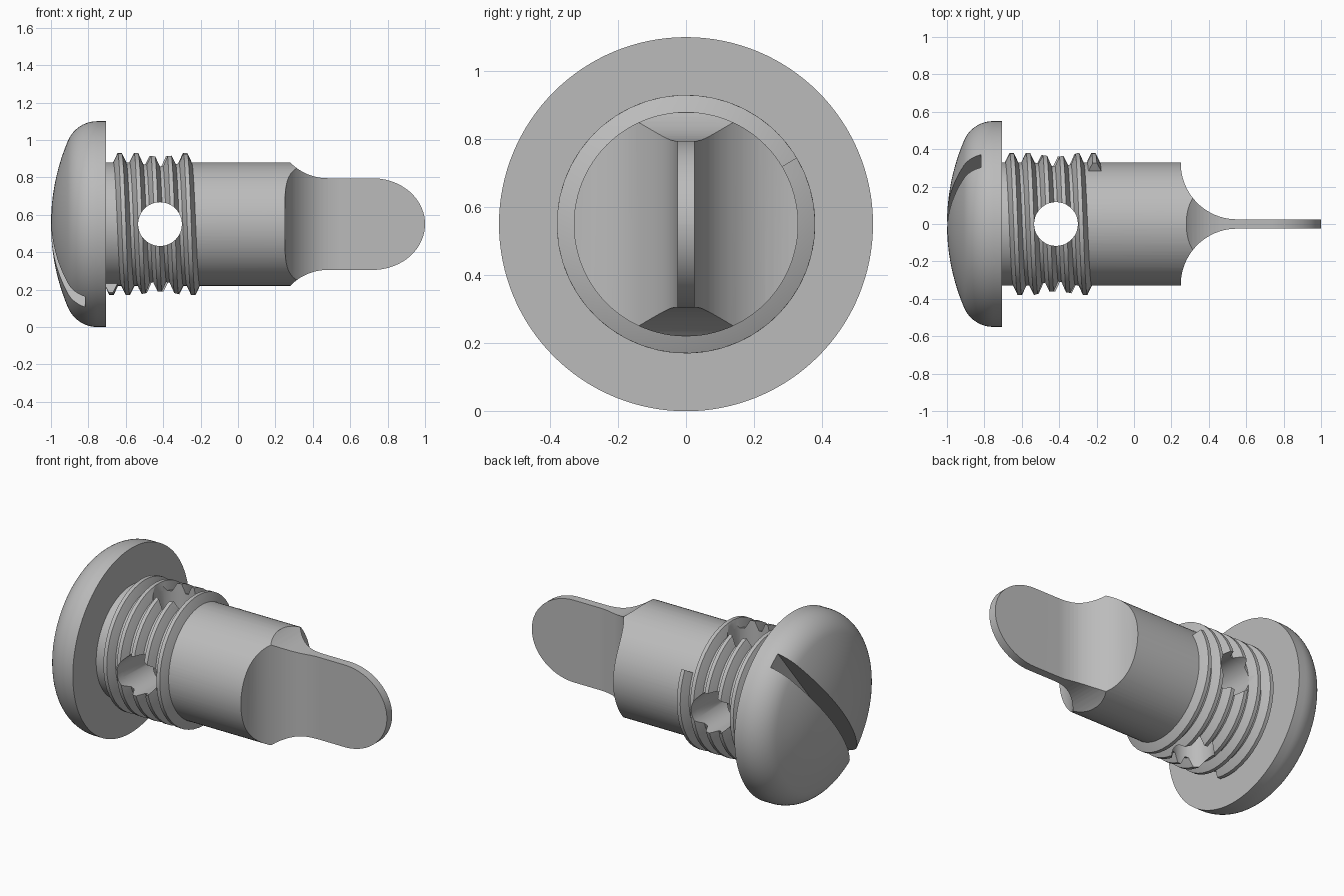
import bpy, bmesh
from math import sin, cos, pi, radians, sqrt, atan2
from mathutils import Matrix, Vector

if "Cube" in bpy.data.objects:
    bpy.data.objects.remove(bpy.data.objects["Cube"])

CZ = 0.55          # height of the long axis
BODY_R = 0.33

steel = bpy.data.materials.new("grey_steel")
steel.diffuse_color = (0.5, 0.5, 0.5, 1)
steel.use_nodes = True
steel.node_tree.nodes["Principled BSDF"].inputs["Base Color"].default_value = steel.diffuse_color


def finish(bm, name):
    bmesh.ops.remove_doubles(bm, verts=bm.verts, dist=1e-5)
    bmesh.ops.recalc_face_normals(bm, faces=bm.faces)
    me = bpy.data.meshes.new(name)
    bm.to_mesh(me)
    bm.free()
    ob = bpy.data.objects.new(name, me)
    me.materials.append(steel)
    bpy.context.collection.objects.link(ob)
    return ob


def skin(bm, rings, close_loop=True):
    """Join successive closed rings of vertices with quads."""
    for a, b in zip(rings, rings[1:]):
        n = len(a)
        for i in range(n):
            j = (i + 1) % n
            bm.faces.new((a[i], a[j], b[j], b[i]))


def lathe(name, profile, seg=96):
    """Revolve (x, radius) points around the long axis, capping both ends."""
    bm = bmesh.new()
    rings = [[bm.verts.new((x, r * cos(2 * pi * k / seg), CZ + r * sin(2 * pi * k / seg)))
              for k in range(seg)] for x, r in profile]
    skin(bm, rings)
    bm.faces.new(rings[0])
    bm.faces.new(rings[-1])
    return finish(bm, name)


def prism(name, half, axis):
    """Mirror a half outline (x, w) over the axis and extrude along y or z."""
    outline = half + [(x, -w) for x, w in reversed(half)]
    bm = bmesh.new()
    rings = []
    for d in (-0.6, 0.6):
        rings.append([bm.verts.new((x, w, CZ + d) if axis == 'z' else (x, d, CZ + w))
                      for x, w in outline])
    skin(bm, rings)
    bm.faces.new(rings[0])
    bm.faces.new(rings[1])
    return finish(bm, name)


def boolean(ob, cutter, op):
    m = ob.modifiers.new("cut", 'BOOLEAN')
    m.operation, m.object, m.solver = op, cutter, 'EXACT'
    bpy.context.view_layer.objects.active = ob
    bpy.ops.object.modifier_apply(modifier=m.name)


def smooth(ob, angle=30):
    bpy.ops.object.select_all(action='DESELECT')
    ob.select_set(True)
    bpy.context.view_layer.objects.active = ob
    bpy.ops.object.shade_smooth_by_angle(angle=radians(angle))


def arc(cx, cy, r, a0, a1, n):
    return [(cx + r * cos(radians(a0 + (a1 - a0) * i / n)),
             cy + r * sin(radians(a0 + (a1 - a0) * i / n))) for i in range(n + 1)]


# Domed head: large dome arc blended into a rounded rim
DOME, RIM = 1.14, 0.17
rim_y = 0.55 - RIM
rim_x = DOME - 1 - sqrt((DOME - RIM) ** 2 - rim_y ** 2)
tilt = 180 - atan2(rim_y, DOME - 1 - rim_x) * 180 / pi
head_profile = (arc(DOME - 1, 0, DOME, 179.9, tilt, 12)
                + arc(rim_x, rim_y, RIM, tilt, 90, 12)[1:] + [(-0.705, 0.55)])
head = lathe("head", head_profile, 128)

# Driver slot across the head
bm = bmesh.new()
bmesh.ops.create_cube(bm, size=1, matrix=Matrix.Translation((-0.968, 0, CZ))
                      @ Matrix.Rotation(radians(51), 4, 'X')
                      @ Matrix.Diagonal((0.3, 1.4, 0.088, 1)))
slot = finish(bm, "slot_cutter")
boolean(head, slot, 'DIFFERENCE')

# Shank, trimmed to a flat rounded blade at its free end
shank = lathe("shank_and_blade", [(-0.72, BODY_R), (1.0, BODY_R)], 96)
thin = prism("thickness_trim", [(-0.9, 0.5), (0.25, 0.5)]
             + arc(0.55, 0.325, 0.3, 180, 270, 20) + [(1.1, 0.025)], 'z')
tip = [(0.72 + 0.28 * sin(radians(a)), 0.245 * cos(radians(a))) for a in range(0, 90, 5)]
tall = prism("height_trim", [(-0.9, 0.5), (0.28, 0.5)]
             + arc(0.48, 0.525, 0.28, 224.4, 270, 10) + tip + [(1.0, 0.003)], 'y')
boolean(shank, thin, 'INTERSECT')
boolean(shank, tall, 'INTERSECT')

# Helical thread ridge
bm = bmesh.new()
PITCH, A0, A1, STEPS = 0.0875, 31, -1905, 260
rings = []
for i in range(STEPS + 1):
    t = radians(A0 + (A1 - A0) * i / STEPS)
    x = -0.217 + PITCH * t / (2 * pi)
    rings.append([bm.verts.new((x + dx, r * cos(t), CZ + r * sin(t)))
                  for dx, r in ((-0.038, 0.32), (-0.034, 0.332), (-0.011, 0.38),
                                (0.011, 0.38), (0.034, 0.332), (0.038, 0.32))])
skin(bm, rings)
bm.faces.new(rings[0])
bm.faces.new(rings[-1])
thread = finish(bm, "thread")

# Two crossing holes through shank and thread
cutters = [slot, thin, tall]
for name, rot in (("cross_hole_y", Matrix.Rotation(pi / 2, 4, 'X')), ("cross_hole_z", Matrix())):
    bm = bmesh.new()
    bmesh.ops.create_cone(bm, cap_ends=True, segments=48, radius1=0.117, radius2=0.117, depth=1.2,
                          matrix=Matrix.Translation((-0.417, 0, CZ)) @ rot)
    hole = finish(bm, name)
    boolean(shank, hole, 'DIFFERENCE')
    boolean(thread, hole, 'DIFFERENCE')
    cutters.append(hole)

for c in cutters:
    bpy.data.objects.remove(c)
for ob in (head, shank, thread):
    smooth(ob)
